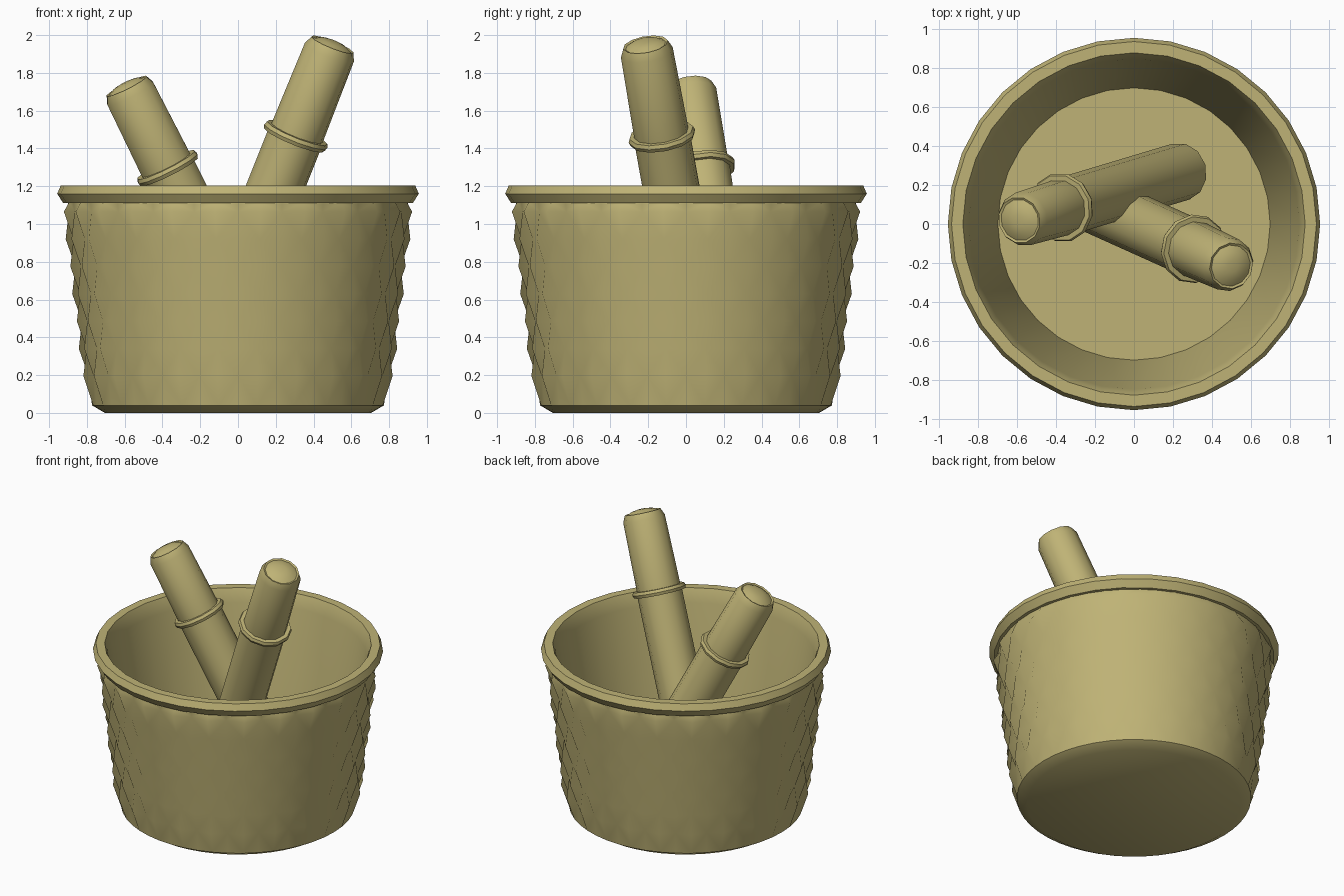
import bpy
import bmesh
from math import cos, sin, pi, radians
from mathutils import Vector

cube = bpy.data.objects.get("Cube")
if cube:
    bpy.data.objects.remove(cube, do_unlink=True)

COLOUR = (0.52, 0.45, 0.18, 1.0)
khaki = bpy.data.materials.new("khaki")
khaki.use_nodes = True
khaki.diffuse_color = COLOUR
khaki.node_tree.nodes["Principled BSDF"].inputs["Base Color"].default_value = COLOUR


def finish(name, bm, angle):
    """Turn a bmesh into a shaded object."""
    bmesh.ops.recalc_face_normals(bm, faces=bm.faces)
    mesh = bpy.data.meshes.new(name)
    bm.to_mesh(mesh)
    bm.free()
    mesh.materials.append(khaki)
    obj = bpy.data.objects.new(name, mesh)
    bpy.context.collection.objects.link(obj)
    bpy.ops.object.select_all(action="DESELECT")
    obj.select_set(True)
    bpy.context.view_layer.objects.active = obj
    bpy.ops.object.shade_smooth_by_angle(angle=radians(angle))
    return obj


def add_ring(bm, radius, z, sides):
    return [bm.verts.new((radius * cos(2 * pi * i / sides),
                          radius * sin(2 * pi * i / sides), z))
            for i in range(sides)]


def lathe(name, profile, sides, angle):
    """Revolve (radius, z) points, closing both ends with a cap."""
    bm = bmesh.new()
    rings = [add_ring(bm, r, z, sides) for r, z in profile]
    for a, b in zip(rings, rings[1:]):
        for i in range(sides):
            j = (i + 1) % sides
            bm.faces.new((a[i], a[j], b[j], b[i]))
    bm.faces.new(rings[0])
    bm.faces.new(rings[-1])
    return finish(name, bm, angle)


# Bucket wall covered by staggered pyramid studs
SIDES = 48
heights = [0.04] + [0.195 + 0.145 * k for k in range(7)] + [1.115]
bm = bmesh.new()
rows = []
for k, z in enumerate(heights):
    row = add_ring(bm, 0.768 + 0.12 * z, z, SIDES)
    if 0 < k < len(heights) - 1:
        for i, v in enumerate(row):
            if (i + k) % 2 == 0:
                v.co += Vector((v.co.x, v.co.y, 0)).normalized() * 0.034
    rows.append(row)
for k, (a, b) in enumerate(zip(rows, rows[1:])):
    for i in range(SIDES):
        j = (i + 1) % SIDES
        if (i + k) % 2 == 0:
            bm.faces.new((a[i], a[j], b[i]))
            bm.faces.new((a[j], b[j], b[i]))
        else:
            bm.faces.new((a[i], a[j], b[j]))
            bm.faces.new((a[i], b[j], b[i]))
# Chamfered foot
foot = add_ring(bm, 0.705, 0, SIDES)
for i in range(SIDES):
    j = (i + 1) % SIDES
    bm.faces.new((foot[i], foot[j], rows[0][j], rows[0][i]))
bm.faces.new(foot)
finish("bucket_wall", bm, 50)

# Rim, inner wall and floor
bm = bmesh.new()
profile = [(0.875, 1.11), (0.925, 1.11), (0.957, 1.16), (0.938, 1.205),
           (0.88, 1.205), (0.865, 1.17), (0.85, 1.11), (0.70, 0.05)]
rings = [add_ring(bm, r, z, 32) for r, z in profile]
for a, b in zip(rings, rings[1:]):
    for i in range(32):
        j = (i + 1) % 32
        bm.faces.new((a[i], a[j], b[j], b[i]))
bm.faces.new(rings[-1])
rim = finish("rim_and_lining", bm, 30)


# Leaning sticks with a collar and a domed tip
def stick(name, tip, slope, length, collar):
    profile = [(0.15, -length), (0.15, -collar - 0.02),
               (0.172, -collar - 0.02), (0.18, -collar),
               (0.172, -collar + 0.02), (0.146, -collar + 0.02),
               (0.14, -0.045), (0.12, 0), (0.108, -0.006),
               (0.075, 0.012), (0.03, 0.02)]
    obj = lathe(name, profile, 12, 40)
    axis = Vector((slope[0], slope[1], 1))
    obj.rotation_mode = "QUATERNION"
    obj.rotation_quaternion = axis.to_track_quat("Z", "Y")
    obj.location = tip


stick("left_stick", (0.50, -0.215, 1.95), (0.40, -0.18), 2.04, 0.53)
stick("right_stick", (-0.59, 0.02, 1.73), (-0.50, -0.15), 1.87, 0.49)
